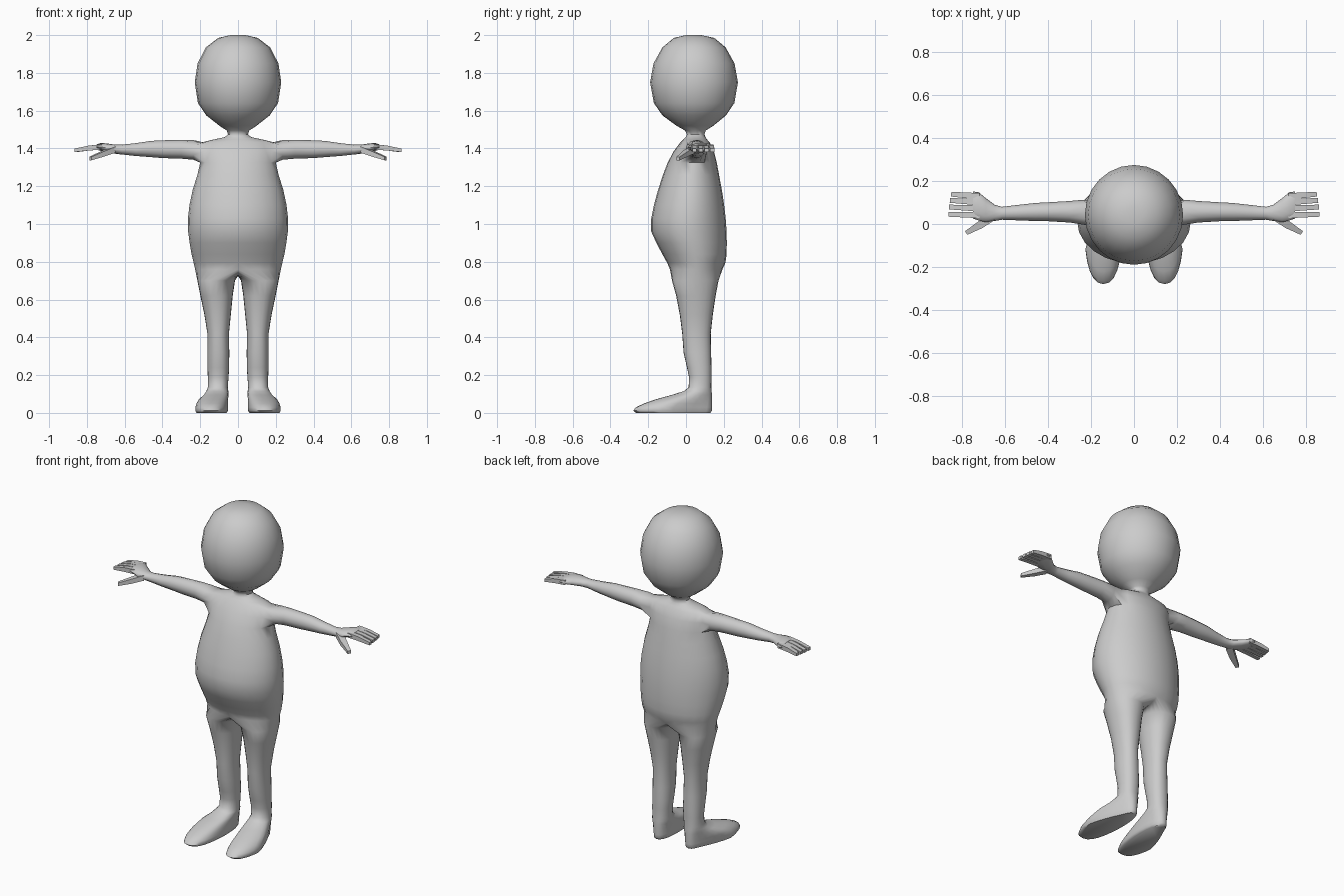
import bpy, bmesh, math
from mathutils import Vector

if "Cube" in bpy.data.objects:
    bpy.data.objects.remove(bpy.data.objects["Cube"])

grey = bpy.data.materials.new("plain grey")
grey.diffuse_color = (0.6, 0.6, 0.6, 1)
grey.use_nodes = True
grey.node_tree.nodes["Principled BSDF"].inputs["Base Color"].default_value = grey.diffuse_color

N = 12            # columns in half a body ring (24 in a leg ring)
bm = bmesh.new()


def half_ring(z, w, y0, y1):
    """Half ellipse from front middle to back middle."""
    out = []
    for i in range(N + 1):
        a = math.radians(-90 + 180 * i / N)
        x = 0 if i in (0, N) else w * math.cos(a)
        out.append(bm.verts.new((x, (y0 + y1) / 2 + (y1 - y0) / 2 * math.sin(a), z)))
    return out


def bridge(a, b, closed=True, skip=()):
    n = len(a)
    for i in range(n if closed else n - 1):
        if i not in skip:
            j = (i + 1) % n
            bm.faces.new((a[i], a[j], b[j], b[i]))


# Head, neck and torso: height, half width, front y, back y
rows = [(2.0, .04, .0, .08), (1.985, .105, -.065, .15), (1.935, .17, -.125, .21),
        (1.85, .214, -.172, .257), (1.75, .229, -.19, .275), (1.64, .212, -.17, .256),
        (1.575, .168, -.125, .212), (1.52, .098, -.05, .145), (1.495, .06, -.005, .105),
        (1.475, .053, .005, .098), (1.46, .07, -.002, .103), (1.447, .13, -.015, .112),
        (1.432, .19, -.03, .125), (1.385, .208, -.065, .148), (1.325, .2, -.097, .163),
        (1.26, .215, -.122, .175), (1.18, .24, -.148, .19), (1.1, .257, -.17, .202),
        (1.03, .265, -.184, .21), (.96, .264, -.184, .215), (.9, .256, -.157, .216),
        (.84, .246, -.125, .215), (.795, .235, -.1, .209), (.76, .227, -.085, .193)]
rings = [half_ring(*r) for r in rows]
HOLE = 12         # arm opening spans two rows from here
for k in range(len(rings) - 1):
    bridge(rings[k], rings[k + 1], False, range(4, 8) if k in (HOLE, HOLE + 1) else ())
top = bm.verts.new((0, .042, 2.0))
for i in range(N):
    bm.faces.new((top, rings[0][i], rings[0][i + 1]))

# Crotch arch closes the hip ring into a leg ring
inner = []
for i in range(1, N):
    a = math.pi * i / N
    inner.append(bm.verts.new((0, .054 + .139 * math.cos(a), .76 - .035 * math.sin(a))))
prev = rings[-1] + inner

# Leg and foot: height, inner x, outer x, front y, back y, toe flare
legs = [(.70, .016, .215, -.074, .172, 0), (.62, .028, .199, -.052, .157, 0),
        (.52, .038, .178, -.033, .142, 0), (.42, .048, .162, -.02, .131, 0),
        (.32, .046, .162, -.013, .133, 0), (.24, .047, .161, .005, .135, 0),
        (.19, .05, .16, .016, .135, 0), (.135, .054, .16, .014, .134, 0),
        (.115, .05, .163, -.012, .136, .1), (.095, .048, .165, -.075, .137, .3),
        (.072, .046, .167, -.16, .138, .7), (.05, .045, .168, -.222, .138, .9),
        (.03, .045, .168, -.265, .138, 1), (.012, .045, .168, -.28, .137, 1),
        (0, .053, .162, -.265, .13, 1)]
for z, x0, x1, y0, y1, flare in legs:
    ring = []
    for i in range(2 * N):
        a = math.radians(-90 + 180 * i / N)
        c, s = math.cos(a), math.sin(a)
        c = math.copysign(abs(c) ** .85, c)
        front = max(0, min(1, .75 - s)) * flare
        x = (x0 + x1) / 2 + .036 * front + ((x1 - x0) / 2 + .024 * front) * c
        ring.append(bm.verts.new((x, (y0 + y1) / 2 + (y1 - y0) / 2 * s, z)))
    bridge(prev, ring)
    prev = ring
bm.faces.new(prev)

# Arm and palm: x, y centre, z centre, y radius, z radius
h, m, l = rings[HOLE], rings[HOLE + 1], rings[HOLE + 2]
prev = l[4:9] + [m[8]] + h[4:9][::-1] + [m[4]]
arm = [(.235, .055, 1.392, .058, .052), (.3, .057, 1.396, .05, .05),
       (.4, .057, 1.396, .044, .047), (.46, .056, 1.397, .042, .043),
       (.54, .053, 1.394, .036, .034), (.615, .05, 1.394, .03, .026),
       (.65, .052, 1.396, .038, .024), (.69, .064, 1.402, .056, .024),
       (.725, .083, 1.408, .066, .021), (.75, .088, 1.407, .063, .014)]
for x, cy, cz, ry, rz in arm:
    ring = []
    for j in range(12):
        a = math.radians(210 + 30 * j)
        ring.append(bm.verts.new((x, cy + ry * math.cos(a), cz + rz * math.sin(a))))
    bridge(prev, ring)
    prev = ring
bm.faces.new(prev)
bmesh.ops.recalc_face_normals(bm, faces=bm.faces)


def finish(bm, name, angle):
    me = bpy.data.meshes.new(name)
    bm.to_mesh(me)
    bm.free()
    ob = bpy.data.objects.new(name, me)
    bpy.context.collection.objects.link(ob)
    me.materials.append(grey)
    mod = ob.modifiers.new("mirror", "MIRROR")
    mod.use_clip = True
    bpy.ops.object.select_all(action='DESELECT')
    ob.select_set(True)
    bpy.context.view_layer.objects.active = ob
    bpy.ops.object.shade_smooth_by_angle(angle=math.radians(angle))


finish(bm, "body", 60)


def digit(name, points):
    """Tapered square finger through (x, y, z, half width, half height)."""
    bm = bmesh.new()
    prev = None
    path = [Vector(p[:3]) for p in points]
    d = path[-1] - path[0]
    side = Vector((-d.y, d.x, 0)).normalized()
    for p, (_, _, _, w, t) in zip(path, points):
        ring = [bm.verts.new(p + side * w * u + Vector((0, 0, t * v)))
                for u, v in ((-1, -1), (1, -1), (1, 1), (-1, 1))]
        if prev:
            for i in range(4):
                j = (i + 1) % 4
                bm.faces.new((prev[i], prev[j], ring[j], ring[i]))
        else:
            bm.faces.new(ring)
        prev = ring
    bm.faces.new(prev)
    bmesh.ops.recalc_face_normals(bm, faces=bm.faces)
    finish(bm, name, 40)


# Fingers and thumb
for name, y0, y1, tip in (("index_finger", .042, .045, .865), ("middle_finger", .073, .079, .862),
                          ("ring_finger", .102, .11, .858), ("little_finger", .129, .139, .852)):
    digit(name, [(.72, y0, 1.408, .015, .014), (.79, (y0 + y1) / 2, 1.402, .013, .013),
                 (tip, y1, 1.39, .011, .009)])
digit("thumb", [(.66, .035, 1.393, .02, .016), (.715, -.003, 1.372, .018, .014),
                (.782, -.042, 1.346, .01, .009)])
